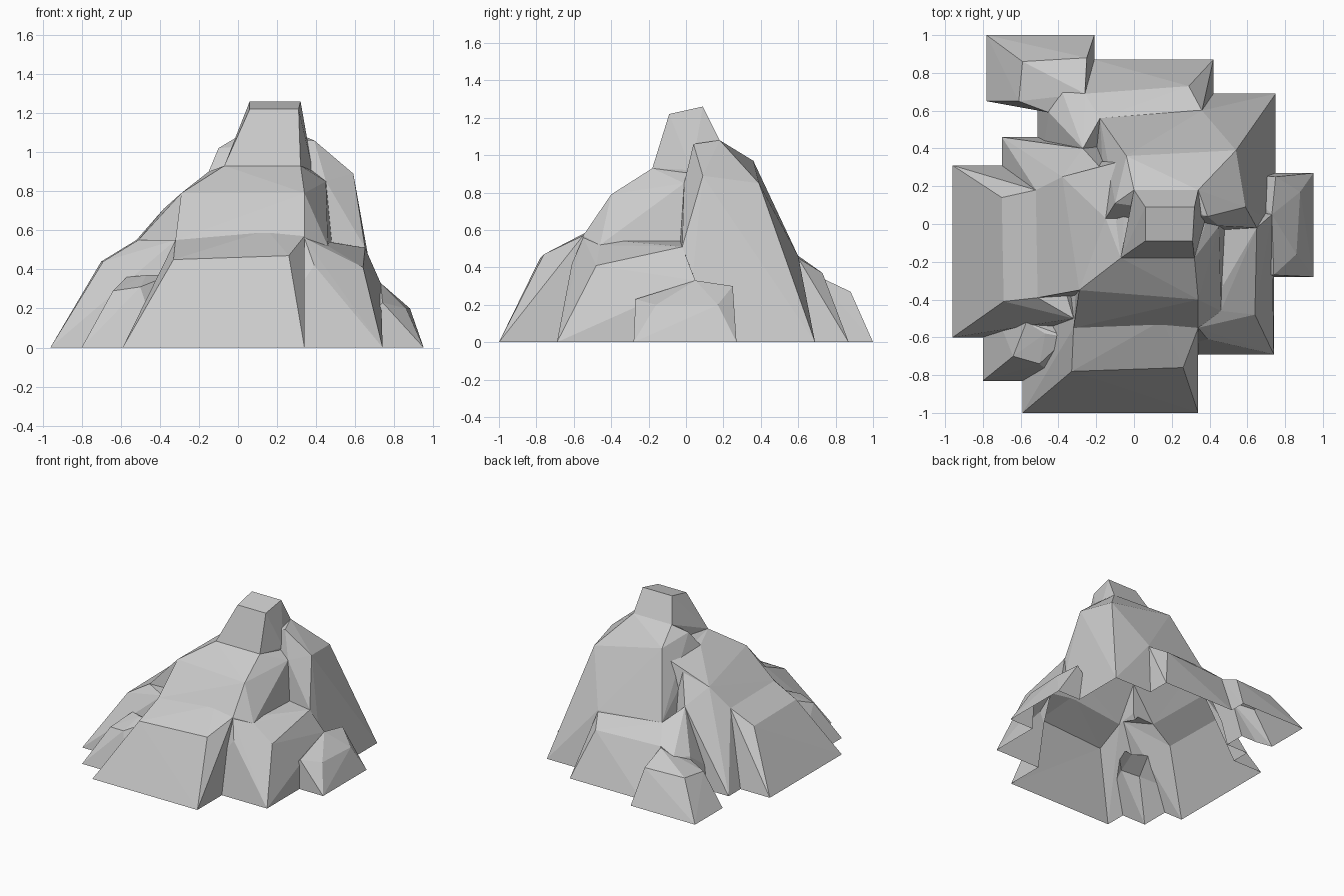
import bpy, bmesh

chunks = []


def chunk(name, base, crest):
    """Convex boulder: base rectangle (x0, x1, y0, y1) on the ground, hulled with its crest corners."""
    x0, x1, y0, y1 = base
    low = -0.05 - 0.011 * len(chunks)          # skirt below ground, trimmed later
    bm = bmesh.new()
    for z in (0, low):
        for x, y in ((x0, y0), (x1, y0), (x1, y1), (x0, y1)):
            bm.verts.new((x, y, z))
    for p in crest:
        bm.verts.new(p)
    res = bmesh.ops.convex_hull(bm, input=bm.verts[:])
    loose = [v for v in bm.verts if not v.link_faces]
    bmesh.ops.delete(bm, geom=loose, context='VERTS')
    bmesh.ops.recalc_face_normals(bm, faces=bm.faces[:])
    me = bpy.data.meshes.new(name)
    bm.to_mesh(me)
    bm.free()
    ob = bpy.data.objects.new(name, me)
    bpy.context.collection.objects.link(ob)
    chunks.append(ob)


# Central mass below the peak
chunk("core", (-0.32, 0.46, -0.5, 0.3), [
    (-0.32, -0.55, 0.55), (0.15, -0.51, 0.60), (0.34, -0.55, 0.57),
    (-0.29, -0.35, 0.79), (0.34, -0.40, 0.79), (-0.07, -0.18, 0.93),
    (0.32, -0.18, 0.93), (0.39, 0.04, 0.90), (0.45, -0.01, 0.85),
    (0.46, -0.46, 0.52), (0.48, -0.02, 0.54), (-0.05, 0.1, 0.94)])

# Summit block
chunk("peak", (0.05, 0.25, -0.1, 0.12), [
    (-0.07, -0.18, 0.93), (0.32, -0.18, 0.93), (0.38, 0.03, 0.92),
    (0.34, 0.18, 1.08), (0.0, 0.18, 1.08),
    (0.06, -0.09, 1.22), (0.31, -0.09, 1.22), (0.32, 0.09, 1.26), (0.06, 0.09, 1.26)])

# Tall rear shoulder
chunk("rear_shoulder", (-0.25, 0.75, 0.0, 0.69), [
    (0.0, 0.18, 1.08), (0.34, 0.18, 1.08), (0.39, 0.04, 1.06),
    (-0.04, 0.36, 0.97), (0.54, 0.39, 0.85), (0.59, 0.09, 0.89),
    (0.45, -0.01, 0.85), (0.48, -0.03, 0.54), (0.65, -0.02, 0.51),
    (-0.18, 0.56, 0.49), (0.36, 0.60, 0.46), (-0.10, 0.11, 1.02), (-0.15, 0.03, 0.90)])

# Left slope
chunk("left_upper", (-0.6, 0.0, -0.42, 0.3), [
    (-0.51, -0.39, 0.55), (-0.52, 0.18, 0.55), (-0.29, -0.35, 0.79),
    (-0.38, 0.25, 0.71), (-0.18, 0.30, 0.82), (-0.07, -0.18, 0.93),
    (-0.15, 0.03, 0.90), (-0.04, 0.34, 0.9)])
chunk("left_toe", (-0.96, -0.2, -0.6, 0.31), [
    (-0.69, -0.41, 0.44), (-0.70, 0.14, 0.44), (-0.51, -0.39, 0.55),
    (-0.52, 0.18, 0.55), (-0.32, -0.5, 0.55)])
chunk("left_rear", (-0.70, 0.0, 0.0, 0.46), [
    (-0.52, 0.18, 0.55), (-0.38, 0.25, 0.71), (-0.18, 0.30, 0.81), (-0.27, 0.40, 0.58)])

# Front apron and its side blocks
chunk("front_toe", (-0.59, 0.34, -1.0, 0.0), [
    (-0.33, -0.78, 0.45), (0.26, -0.76, 0.47), (-0.32, -0.55, 0.55),
    (0.15, -0.51, 0.60), (0.34, -0.55, 0.57), (-0.29, -0.33, 0.6), (0.33, -0.33, 0.6)])
chunk("front_left_toe", (-0.80, -0.4, -0.83, -0.3), [
    (-0.64, -0.70, 0.29), (-0.50, -0.74, 0.31), (-0.57, -0.52, 0.36),
    (-0.47, -0.58, 0.37), (-0.35, -0.6, 0.37)])
chunk("front_right_ledge", (0.1, 0.74, -0.69, 0.1), [
    (0.39, -0.61, 0.42), (0.64, -0.48, 0.41), (0.34, -0.55, 0.56),
    (0.46, -0.46, 0.52), (0.48, -0.03, 0.54), (0.65, -0.02, 0.51), (0.73, 0.05, 0.33)])
chunk("right_toe", (0.5, 0.95, -0.28, 0.27), [
    (0.73, 0.05, 0.33), (0.88, 0.17, 0.20), (0.86, -0.16, 0.20),
    (0.74, -0.27, 0.23), (0.75, 0.25, 0.30)])

# Rear blocks
chunk("rear_toe", (-0.21, 0.42, 0.2, 0.87), [
    (-0.26, 0.69, 0.37), (0.29, 0.73, 0.37), (-0.18, 0.56, 0.49), (0.36, 0.60, 0.45)])
chunk("rear_left_step", (-0.51, 0.0, 0.2, 0.65), [
    (-0.45, 0.59, 0.30), (-0.27, 0.40, 0.58), (-0.38, 0.70, 0.32),
    (-0.26, 0.69, 0.37), (-0.18, 0.56, 0.49)])
chunk("rear_left_toe", (-0.78, -0.21, 0.65, 1.0), [
    (-0.59, 0.86, 0.27), (-0.25, 0.88, 0.27), (-0.38, 0.72, 0.32),
    (-0.26, 0.69, 0.36), (-0.61, 0.65, 0.25), (-0.45, 0.59, 0.28)])

# Fuse the chunks into one rock
rock = chunks[0]
for other in chunks[1:]:
    mod = rock.modifiers.new(other.name, 'BOOLEAN')
    mod.operation = 'UNION'
    mod.solver = 'EXACT'
    mod.object = other
deps = bpy.context.evaluated_depsgraph_get()
mesh = bpy.data.meshes.new_from_object(rock.evaluated_get(deps))
rock.modifiers.clear()
rock.data = mesh
rock.name = "rock_hill"
for other in chunks[1:]:
    bpy.data.objects.remove(other)

# Trim at ground level, leaving the underside open
bm = bmesh.new()
bm.from_mesh(mesh)
bmesh.ops.bisect_plane(bm, geom=bm.verts[:] + bm.edges[:] + bm.faces[:],
                       plane_co=(0, 0, 0), plane_no=(0, 0, -1), clear_outer=True)
bmesh.ops.remove_doubles(bm, verts=bm.verts[:], dist=0.001)
bm.to_mesh(mesh)
bm.free()
